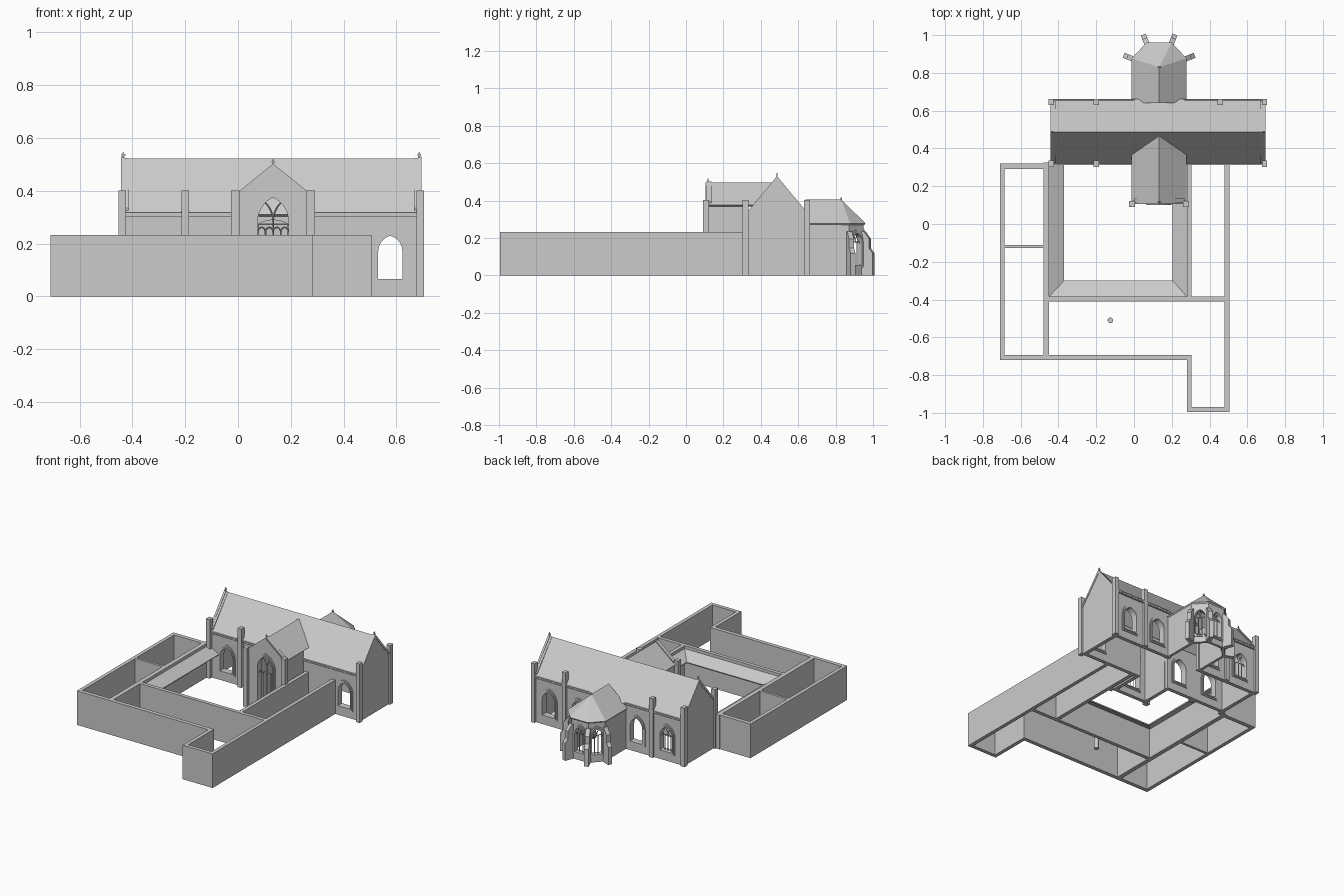
import bpy, bmesh
from math import cos, sin, asin, acos, pi, radians, atan2, hypot
from mathutils import Matrix, Vector

if "Cube" in bpy.data.objects:
    bpy.data.objects.remove(bpy.data.objects["Cube"])


def add_mesh(name, mesh):
    ob = bpy.data.objects.new(name, mesh)
    bpy.context.collection.objects.link(ob)
    return ob


def boxes(name, items):
    """One object made of boxes (x0, x1, y0, y1, z0, z1)."""
    bm = bmesh.new()
    for x0, x1, y0, y1, z0, z1 in items:
        m = Matrix.Translation(((x0 + x1) / 2, (y0 + y1) / 2, (z0 + z1) / 2))
        bmesh.ops.create_cube(bm, size=1, matrix=m @ Matrix.Diagonal((x1 - x0, y1 - y0, z1 - z0, 1)))
    me = bpy.data.meshes.new(name)
    bm.to_mesh(me)
    bm.free()
    return add_mesh(name, me)


def frame_matrix(origin, angle, inset):
    """Local u runs along angle, v is up, the normal points out to the right of u."""
    u = Vector((cos(angle), sin(angle), 0))
    n = Vector((sin(angle), -cos(angle), 0))
    o = Vector((origin[0], origin[1], 0)) - n * inset
    return Matrix(((u.x, 0, n.x, o.x), (u.y, 0, n.y, o.y), (0, 1, 0, 0), (0, 0, 0, 1)))


def curve_mesh(name, splines, matrix, extrude=0, bevel=0):
    cu = bpy.data.curves.new(name, 'CURVE')
    cu.dimensions = '2D' if extrude else '3D'
    cu.fill_mode = 'BOTH' if extrude else 'FULL'
    cu.extrude, cu.bevel_depth, cu.bevel_resolution = extrude, bevel, 0
    for pts in splines:
        s = cu.splines.new('POLY')
        s.points.add(len(pts) - 1)
        for p, (a, b) in zip(s.points, pts):
            p.co = (a, b, 0, 1)
        s.use_cyclic_u = bool(extrude)
    tmp = bpy.data.objects.new(name + "_tmp", cu)
    bpy.context.collection.objects.link(tmp)
    me = bpy.data.meshes.new_from_object(tmp)
    bpy.data.objects.remove(tmp)
    me.transform(matrix)
    bm = bmesh.new()
    bm.from_mesh(me)
    bmesh.ops.remove_doubles(bm, verts=bm.verts, dist=1e-5)
    bmesh.ops.recalc_face_normals(bm, faces=bm.faces)
    bm.to_mesh(me)
    bm.free()
    for p in me.polygons:
        p.use_smooth = False
    return add_mesh(name, me)


def panel(name, outer, holes, thick, origin=(0, 0), angle=0):
    """Flat slab with holes; its outer face lies on the origin line."""
    return curve_mesh(name, [outer] + holes, frame_matrix(origin, angle, thick / 2), extrude=thick / 2)


def arch(cx, a, z0, zs, h, n=7):
    """Pointed arch outline, half width a, sill z0, springing zs, rise h."""
    r = (a * a + h * h) / (2 * a)
    th = asin(min(1, h / r))
    left = [(r - a - r * cos(th * i / n), zs + r * sin(th * i / n)) for i in range(n + 1)]
    pts = [(-a, z0)] + left + [(-x, z) for x, z in left[-2::-1]] + [(a, z0)]
    return [(cx + x, z) for x, z in pts]


def window(name, cx, a, z0, zs, h, thick, origin, angle, lights=0, head=None):
    """Projecting moulded surround plus optional bar tracery; returns the wall hole."""
    hole = arch(cx, a, z0, zs, h)
    for step, (f, out) in enumerate(((.016, .005), (.008, .010))):
        o = frame_matrix(origin, angle, thick / 2)
        curve_mesh(f"{name}_surround_{step}", [arch(cx, a + f, z0 - f, zs, h + f * 1.3), hole], o,
                   extrude=thick / 2 + out)
    if lights:
        w = 2 * a / lights
        r = (a * a + h * h) / (2 * a)
        head = head or zs - .01
        bars = [[(cx - a + w * i, z0), (cx - a + w * i, head)] for i in range(1, lights)]
        bars += [arch(cx - a + w * (i + .5), w / 2, head, head, w * .6, 3) for i in range(lights)]
        t = acos(1 - a / (2 * r))
        for s in (-1, 1):
            bars.append([(cx, head)] + [(cx + s * r * (1 - cos(t * k / 6)), zs + r * sin(t * k / 6))
                                        for k in range(7)])
        curve_mesh(name + "_tracery", bars, frame_matrix(origin, angle, thick / 2), bevel=.0032)
    return hole


CX, T = .133, .025      # axis of transept and chancel, wall thickness
S, N, W, E = .325, .648, -.44, .693   # nave wall faces
YC = (S + N) / 2

# Precinct walls
H = .232
boxes("precinct_walls", [
    (-.71, -.685, -.72, .32, 0, H), (-.48, -.45, -.71, .325, 0, H), (-.7, -.46, .292, .32, 0, H),
    (-.7, -.46, -.127, -.11, 0, H), (-.7, .305, -.72, -.693, 0, H), (.28, .305, -.995, -.70, 0, H),
    (.28, .505, -.995, -.97, 0, H), (.48, .505, -.995, .33, 0, H), (-.46, .49, -.41, -.385, 0, H),
    (.28, .305, -.40, .33, 0, H)])

# Lean-to cloister roof
bm = bmesh.new()
outer = [(-.45, .325), (-.45, -.385), (.28, -.385), (.28, .11)]
inner = [(-.37, .325), (-.37, -.30), (.205, -.30), (.205, .11)]
o = [bm.verts.new((*p, .212)) for p in outer]
i_ = [bm.verts.new((*p, .172)) for p in inner]
for k in range(3):
    bm.faces.new((o[k], o[k + 1], i_[k + 1], i_[k]))
me = bpy.data.meshes.new("cloister_roof")
bm.to_mesh(me)
bm.free()
add_mesh("cloister_roof", me).modifiers.new("thick", 'SOLIDIFY').thickness = .008

# Small post in the yard
bm = bmesh.new()
bmesh.ops.create_cone(bm, cap_ends=True, segments=12, radius1=.015, radius2=.015, depth=.08,
                      matrix=Matrix.Translation((-.125, -.51, .04)))
me = bpy.data.meshes.new("yard_post")
bm.to_mesh(me)
bm.free()
add_mesh("yard_post", me)

# Nave long walls with windows and an arch into transept and chancel
cross = arch(CX, .11, 0, .18, .11)
outline = [(W, 0)] + cross + [(E, 0), (E, .315), (W, .315)]
for side, y, xs in (("south", S, (-.31, -.07, .577)), ("north", N - T, (-.31, -.085, .355, .577))):
    holes = [window(f"{side}_window_{k}", x, .046, .067, .17, .06, T, (0, y), 0,
                    4 if side == "north" and k == 0 else 0) for k, x in enumerate(xs)]
    panel(f"nave_{side}_wall", outline, holes, T, (0, y))
boxes("nave_cornice", [(x0, x1, y, y + .012, .303, .318) for y in (S - .012, N)
                       for x0, x1 in ((W, 0), (.268, E))])

# Nave gables, copings and roof
gable = [(S, 0), (N, 0), (N, .335), (YC, .524), (S, .335)]
d = N - YC
cope = [(-d - .015, .318), (0, .53), (d + .015, .318), (d + .015, .3), (0, .505), (-d - .015, .3)]
for nm, x in (("west", W + T), ("east", E)):
    panel(f"nave_{nm}_gable", gable, [], T, (x, 0), pi / 2)
    panel(f"nave_{nm}_coping", cope, [], .014, (x + (.003 if x > 0 else -T + .011), YC), pi / 2)
panel("nave_roof", [(-.174, .31), (0, .522), (.174, .31), (.162, .303), (0, .5), (-.162, .303)], [],
      E - W - .01, (E - .005, YC), pi / 2)

# Upright buttresses of nave and transept
boxes("buttresses", [(x - .014, x + .014, y, y + .033, 0, .402)
                     for x, y in ((-.438, .302), (-.2, .302), (.691, .302), (-.438, .63), (-.2, .63),
                                  (.457, .63), (.691, .63))]
      + [(x - .016, x + .016, .09, .122, 0, .402) for x in (-.011, .276)])

# Transept
hole = window("transept_window", CX, .058, .06, .285, .09, T, (0, .11), 0, 4, .245)
panel("transept_gable", [(0, 0), (.267, 0), (.267, .395), (CX, .503), (0, .395)], [hole], T, (0, .11))
side = [(.115, 0), (S, 0), (S, .38), (.115, .38)]
panel("transept_east_wall", side, [], T, (.267, 0), pi / 2)
panel("transept_west_wall", side, [], T, (T, 0), pi / 2)
roof = panel("transept_roof", [(-.146, .376), (0, .497), (.146, .376), (.135, .368), (0, .475), (-.135, .368)],
             [], .36, (CX, .105))
for v in roof.data.vertices:        # trim the back end along the nave roof slope
    if v.co.y > .3:
        v.co.y = .312 + (v.co.z - .312) / 1.2

# Chancel with three-sided apse
path = [(.268, N - .01), (.268, .872), (.196, .95), (.07, .95), (-.002, .872), (-.002, N - .01)]
for k, (p, q) in enumerate(zip(path, path[1:])):
    L, ang = hypot(q[0] - p[0], q[1] - p[1]), atan2(q[1] - p[1], q[0] - p[0])
    holes = []
    if k in (1, 2, 3):
        holes = [window(f"apse_window_{k}", L / 2, .033, .055, .18, .045, .018, p, ang, 3)]
    panel(f"chancel_wall_{k}", [(0, 0), (L, 0), (L, .28), (0, .28)], holes, .018, p, ang)

# Chancel roof: ridge, hips and a closed west end
bm = bmesh.new()
eave = [(.278, .64), (.278, .877), (.2, .96), (.066, .96), (-.012, .877), (-.012, .64)]
e = [bm.verts.new((x, y, .278)) for x, y in eave]
r0, r1 = bm.verts.new((CX, .64, .405)), bm.verts.new((CX, .83, .405))
bm.faces.new((e[0], e[1], r1, r0))
for k in (1, 2, 3):
    bm.faces.new((e[k], e[k + 1], r1))
bm.faces.new((e[4], e[5], r0, r1))
bm.faces.new((e[5], e[0], r0))
bmesh.ops.recalc_face_normals(bm, faces=bm.faces)
me = bpy.data.meshes.new("chancel_roof")
bm.to_mesh(me)
bm.free()
add_mesh("chancel_roof", me).modifiers.new("thick", 'SOLIDIFY').thickness = .01

# Stepped radial buttresses at the apse corners
step = [(-.015, 0), (.057, 0), (.057, .118), (.036, .145), (.036, .195), (.006, .235), (-.015, .235)]
for k, (c, deg) in enumerate(zip(path[1:5], (22, 68, 112, 158))):
    a = radians(deg)
    panel(f"apse_buttress_{k}", step, [], .028, (c[0] + .014 * sin(a), c[1] - .014 * cos(a)), a)

# Cross finials on gables and apse
for nm, x, y, z in (("west", W + .006, YC, .525), ("east", E - .006, YC, .525),
                    ("transept", CX, .117, .498), ("apse", CX, .83, .395)):
    boxes(f"{nm}_finial", [(x - .003, x + .003, y - .003, y + .003, z, z + .021),
                           (x - .007, x + .007, y - .003, y + .003, z + .009, z + .014)])
